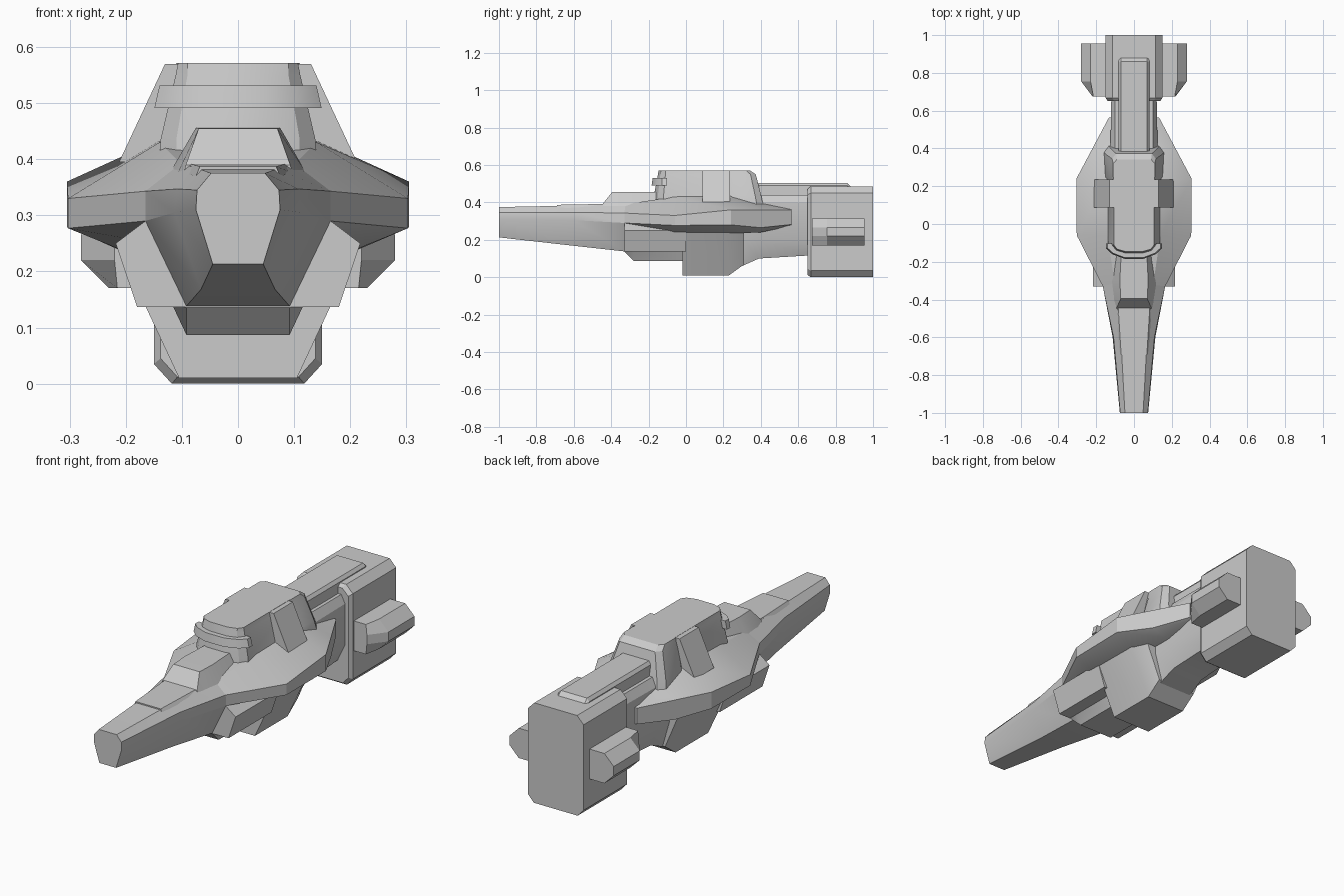
import bpy, bmesh, math


def loft(name, sections, axis='Y', smooth=25):
    """Skin mirrored half outlines; each section is (position, [(x, other), ...])."""
    bm = bmesh.new()
    rings = []
    for pos, half in sections:
        full = half + [(-x, v) for x, v in reversed(half)]
        rings.append([bm.verts.new((x, pos, v) if axis == 'Y' else (x, v, pos))
                      for x, v in full])
    n = len(rings[0])
    for a, b in zip(rings, rings[1:]):
        for i in range(n):
            j = (i + 1) % n
            bm.faces.new((a[i], a[j], b[j], b[i]))
    bm.faces.new(rings[0])
    bm.faces.new(rings[-1])
    bmesh.ops.recalc_face_normals(bm, faces=bm.faces)
    me = bpy.data.meshes.new(name)
    bm.to_mesh(me)
    bm.free()
    ob = bpy.data.objects.new(name, me)
    bpy.context.collection.objects.link(ob)
    bpy.context.view_layer.objects.active = ob
    ob.select_set(True)
    bpy.ops.object.shade_smooth_by_angle(angle=math.radians(smooth))
    ob.select_set(False)
    return ob


# Long tapered nose
loft("nose", [
    (-1.0, [(.048, .375), (.073, .345), (.075, .31), (.045, .213)]),
    (-.6, [(.07, .383), (.108, .347), (.113, .305), (.066, .168)]),
    (-.33, [(.1, .392), (.165, .343), (.165, .29), (.092, .138)]),
    (0, [(.12, .42), (.165, .36), (.165, .29), (.092, .138)])])

# Thin raised plate on the nose
loft("nose_plate", [
    (-.69, [(.068, .387), (.075, .37)]),
    (-.42, [(.085, .392), (.1, .375)])])

# Faceted canopy hump
loft("canopy", [
    (-.447, [(.093, .39), (.098, .37)]),
    (-.395, [(.07, .455), (.11, .37)]),
    (-.3, [(.075, .456), (.125, .37)]),
    (-.1, [(.065, .457), (.11, .37)])])

# Wide middle hull with side edges
loft("wide_hull", [
    (-.33, [(.1, .39), (.165, .343), (.164, .29), (.12, .245)]),
    (-.06, [(.14, .43), (.303, .33), (.303, .277), (.2, .235)]),
    (.24, [(.14, .435), (.305, .36), (.305, .28), (.2, .233)]),
    (.4, [(.13, .395), (.22, .36), (.22, .265), (.15, .24)]),
    (.565, [(.1, .365), (.132, .36), (.132, .282), (.1, .275)])])

# Angled cheek intakes and chin
loft("cheek_intakes", [
    (y, [(.165, .29), (.218, .25), (.18, .137), (.09, .137)]) for y in (-.33, .0)])
loft("chin", [
    (-.33, [(.09, .2), (.116, .138), (.092, .136)]),
    (-.28, [(.09, .2), (.116, .138), (.092, .087)]),
    (.0, [(.09, .2), (.116, .138), (.092, .087)])])

# Deep keel under the middle
loft("keel", [
    (-.02, [(.215, .245), (.105, .01)]),
    (.23, [(.215, .245), (.105, .01)]),
    (.31, [(.18, .245), (.105, .068)])])

# Boom joining hull and engine
loft("tail_boom", [
    (.15, [(.1, .44), (.13, .4), (.13, .2), (.09, .06)]),
    (.3, [(.1, .44), (.13, .4), (.13, .2), (.09, .06)]),
    (.39, [(.1, .44), (.125, .4), (.125, .2), (.085, .1)]),
    (.67, [(.1, .44), (.12, .4), (.12, .2), (.08, .117)])])

# Spine along the boom
loft("spine", [
    (.3, [(.07, .505), (.082, .49), (.085, .38)]),
    (.86, [(.07, .505), (.082, .49), (.085, .38)]),
    (.88, [(.07, .485), (.078, .48), (.085, .38)])])

# Engine block with chamfered corners
loft("engine_block", [
    (.65, [(.105, .472), (.138, .44), (.138, .045), (.108, .012)]),
    (.667, [(.115, .486), (.15, .45), (.15, .035), (.118, 0)]),
    (1.0, [(.115, .486), (.15, .45), (.15, .035), (.118, 0)])])

# Engine side pods
loft("side_pods", [
    (.675, [(.215, .315), (.22, .265), (.22, .22), (.215, .17)]),
    (.755, [(.23, .315), (.28, .265), (.28, .22), (.23, .17)]),
    (.955, [(.23, .315), (.28, .265), (.28, .22), (.23, .17)])])

# Bridge cabin, stacked upward
loft("bridge", [
    (.38, [(.05, -.178), (.11, -.155), (.14, -.12), (.14, .23), (.16, .25), (.16, .38), (.135, .415)]),
    (.435, [(.05, -.172), (.11, -.15), (.138, -.12), (.138, .23), (.15, .25), (.15, .37), (.125, .402)]),
    (.55, [(.045, -.15), (.09, -.137), (.111, -.11), (.111, .23), (.116, .25), (.116, .345), (.095, .373)]),
    (.571, [(.045, -.146), (.09, -.133), (.107, -.11), (.107, .23), (.11, .25), (.11, .32), (.09, .342)])],
    axis='Z')

# Visor band around the bridge front
loft("visor_band", [
    (.491, [(.05, -.184), (.115, -.16), (.149, -.128), (.149, -.102)]),
    (.531, [(.05, -.178), (.11, -.155), (.14, -.128), (.14, -.102)])], axis='Z')

# Sloped buttresses on the bridge sides
loft("bridge_buttresses", [(y, [(.13, .57), (.212, .395)]) for y in (.088, .235)])
